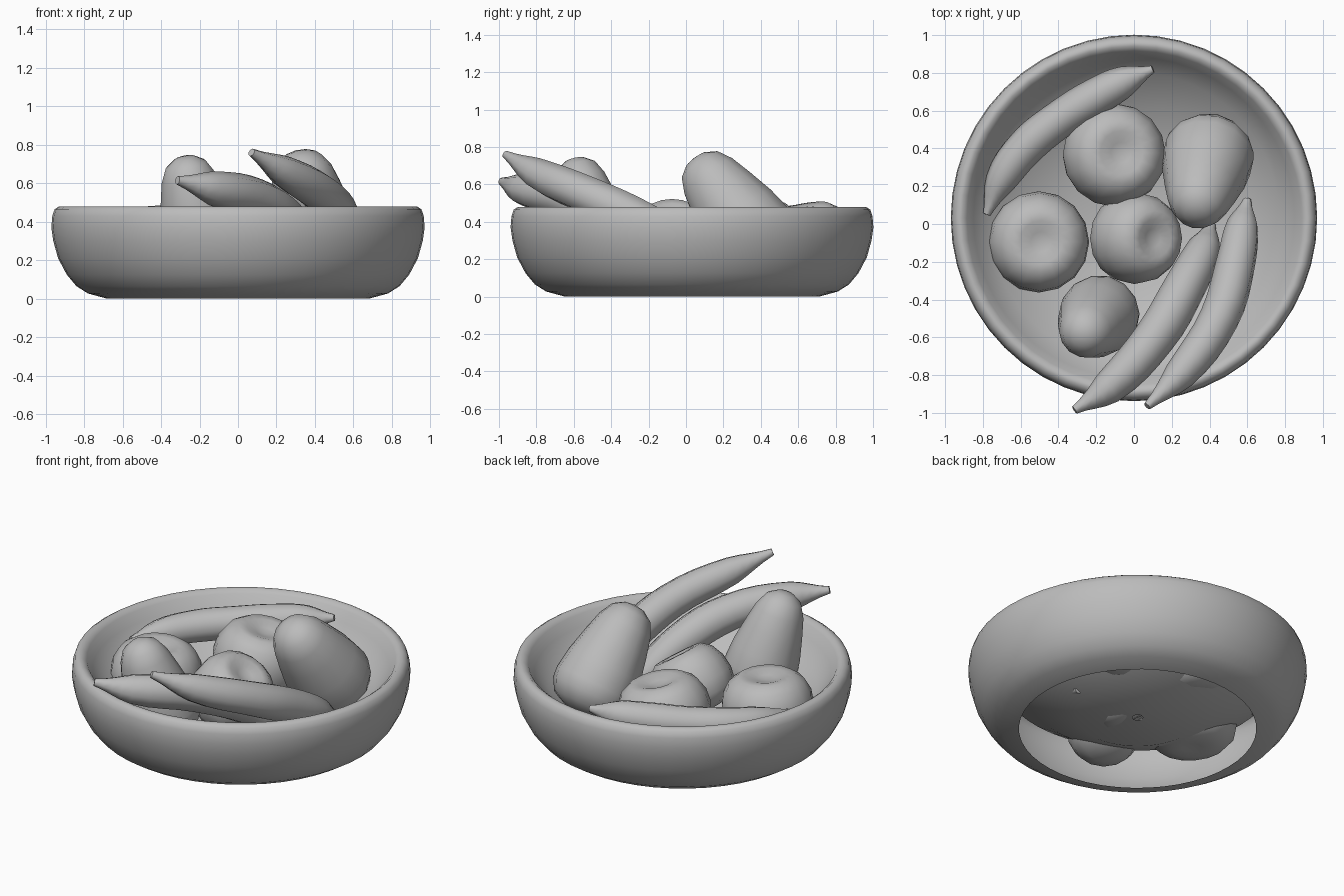
import bpy, bmesh, math
from mathutils import Vector

cube = bpy.data.objects.get("Cube")
if cube:
    bpy.data.objects.remove(cube, do_unlink=True)

grey = bpy.data.materials.new("plain grey")
grey.use_nodes = True
COLOUR = (0.5, 0.5, 0.5, 1)
grey.diffuse_color = COLOUR
grey.node_tree.nodes["Principled BSDF"].inputs["Base Color"].default_value = COLOUR


def finish(name, mesh):
    obj = bpy.data.objects.new(name, mesh)
    mesh.materials.clear()
    mesh.materials.append(grey)
    bpy.context.collection.objects.link(obj)
    bpy.ops.object.select_all(action='DESELECT')
    obj.select_set(True)
    bpy.context.view_layer.objects.active = obj
    bpy.ops.object.shade_smooth_by_angle(angle=math.radians(60))
    return obj


def lathe(name, profile, segments, size=(1, 1), centre=(0, 0, 0), axis=(0, 0, 1)):
    """Turn (radius, height) points around an axis through centre."""
    bm = bmesh.new()
    verts = [bm.verts.new((r * size[0], 0, z * size[1])) for r, z in profile]
    edges = [bm.edges.new(pair) for pair in zip(verts, verts[1:])]
    bmesh.ops.spin(bm, geom=verts + edges, axis=(0, 0, 1), cent=(0, 0, 0),
                   angle=math.tau, steps=segments, use_duplicate=False)
    bmesh.ops.remove_doubles(bm, verts=bm.verts, dist=0.0005)
    bmesh.ops.recalc_face_normals(bm, faces=bm.faces)
    mesh = bpy.data.meshes.new(name)
    bm.to_mesh(mesh)
    bm.free()
    obj = finish(name, mesh)
    obj.location = centre
    obj.rotation_mode = 'QUATERNION'
    obj.rotation_quaternion = Vector((0, 0, 1)).rotation_difference(Vector(axis))


def banana(name, path, thickness):
    """Tapered tube along a smooth path, starting at the stem."""
    curve = bpy.data.curves.new(name, 'CURVE')
    curve.dimensions = '3D'
    curve.bevel_depth = thickness
    curve.bevel_resolution = 2
    curve.resolution_u = 4
    curve.use_fill_caps = True
    spline = curve.splines.new('BEZIER')
    spline.radius_interpolation = 'CARDINAL'
    last = len(path) - 1
    spline.bezier_points.add(last)
    taper = {0: 0.2, 1: 0.8, last - 1: 0.8, last: 0.2}
    for i, (point, co) in enumerate(zip(spline.bezier_points, path)):
        point.co = co
        point.handle_left_type = point.handle_right_type = 'AUTO'
        point.radius = taper.get(i, 1)
    temp = bpy.data.objects.new(name + " path", curve)
    bpy.context.collection.objects.link(temp)
    bpy.context.view_layer.update()
    graph = bpy.context.evaluated_depsgraph_get()
    mesh = bpy.data.meshes.new_from_object(temp.evaluated_get(graph))
    bpy.data.objects.remove(temp, do_unlink=True)
    finish(name, mesh)


# Bowl: one sheet from the open foot, over the rim, down to the raised floor
lathe("bowl", [(0.68, 0), (0.78, 0.027), (0.84, 0.065), (0.89, 0.125), (0.935, 0.21),
               (0.96, 0.3), (0.97, 0.37), (0.965, 0.43), (0.953, 0.465), (0.93, 0.48),
               (0.91, 0.48), (0.885, 0.46), (0.85, 0.4), (0.77, 0.31), (0.6, 0.2),
               (0.35, 0.085), (0.03, 0.073)],
      48, centre=(0, 0.032, 0))

# Apples: flattened undersides and shallow dimples, leaning different ways
APPLE = [(0, -0.62), (0.2, -0.65), (0.45, -0.65), (0.75, -0.55), (0.94, -0.3), (1, 0.05),
         (0.96, 0.42), (0.82, 0.75), (0.6, 0.94), (0.42, 0.94), (0.2, 0.85), (0, 0.81)]
lathe("apple_back", APPLE, 16, (0.275, 0.23), (-0.11, 0.365, 0.285), (0.2, 0.06, 0.95))
lathe("apple_side", APPLE, 16, (0.268, 0.215), (-0.505, -0.095, 0.26), (0.06, 0, 1))
lathe("apple_middle", APPLE, 16, (0.243, 0.225), (-0.005, -0.075, 0.265), (0.55, 0, 0.83))

# Pears: round base narrowing to a blunt crown
PEAR = [(0, -0.66), (0.45, -0.62), (0.8, -0.44), (0.97, -0.16), (1, 0.1), (0.94, 0.6),
        (0.8, 1.2), (0.67, 1.68), (0.5, 2), (0.25, 2.16), (0, 2.2)]
lathe("pear_large", PEAR, 14, (0.243, 0.245), (0.395, 0.365, 0.315), (-0.06, -0.27, 0.36))
lathe("pear_small", PEAR, 14, (0.213, 0.227), (-0.18, -0.48, 0.265), (-0.085, -0.1, 0.4))

# Bananas: two resting over the front rim, one along the back wall
banana("banana_front", [(-0.315, -0.985, 0.615), (-0.14, -0.87, 0.575), (0.11, -0.6, 0.51),
                        (0.27, -0.33, 0.38), (0.375, -0.12, 0.21), (0.41, 0, 0.12)], 0.111)
banana("banana_side", [(0.07, -0.965, 0.76), (0.24, -0.8, 0.66), (0.45, -0.5, 0.53),
                       (0.54, -0.2, 0.39), (0.575, 0, 0.28), (0.6, 0.13, 0.22)], 0.106)
banana("banana_back", [(0.1, 0.82, 0.445), (-0.04, 0.76, 0.425), (-0.2, 0.675, 0.405),
                       (-0.4, 0.55, 0.385), (-0.58, 0.4, 0.37), (-0.71, 0.22, 0.36),
                       (-0.78, 0.05, 0.365)], 0.1)
